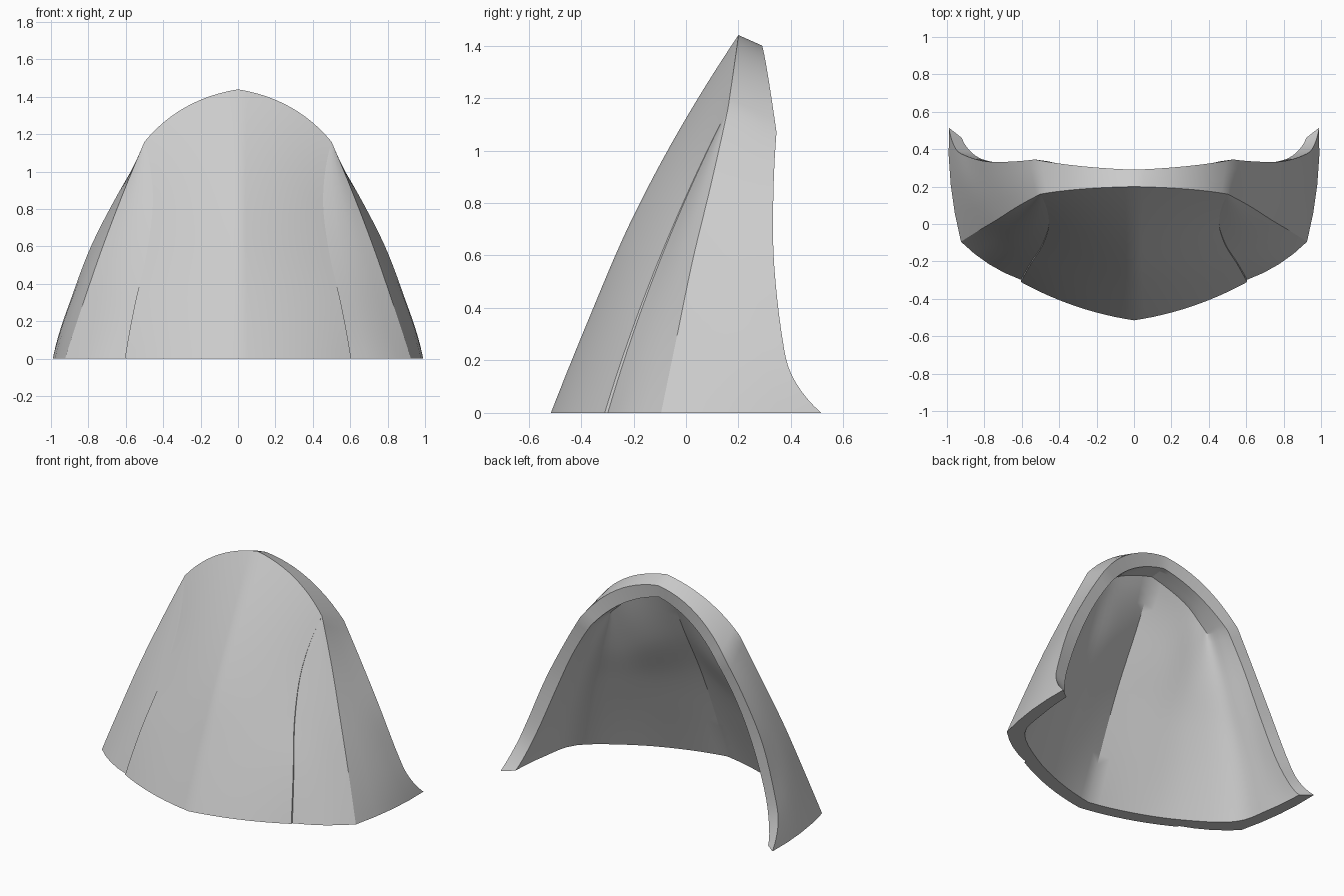
import bpy, bmesh, math
from mathutils import Vector

cube = bpy.data.objects.get("Cube")
if cube:
    bpy.data.objects.remove(cube)

ROWS = 24   # steps up every panel


def spline(points, steps):
    """Smooth curve through the points, sampled evenly by parameter."""
    p = [Vector(q) for q in points]
    p = [3 * p[0] - 3 * p[1] + p[2]] + p + [3 * p[-1] - 3 * p[-2] + p[-3]]
    spans = len(p) - 3
    out = []
    for k in range(steps + 1):
        u = k * spans / steps
        i = min(int(u), spans - 1)
        t = u - i
        a, b, c, d = p[i:i + 4]
        out.append(0.5 * (2 * b + (c - a) * t + (2 * a - 5 * b + 4 * c - d) * t ** 2
                          + (3 * b - a - 3 * c + d) * t ** 3))
    return out


def rise(*points):
    return spline(points, ROWS)


def loft(curves, steps):
    """Grid of rows across a set of rising curves."""
    return [spline(row, steps) for row in zip(*curves)]


def strip(a, b, steps=1):
    return [[p.lerp(q, k / steps) for p, q in zip(a, b)] for k in range(steps + 1)]


# Rising curves of the outside, from the middle to the rear edge
middle = rise((0, -.515, 0), (0, -.37, .36), (0, -.215, .72), (0, -.025, 1.08), (0, .2, 1.44))
bulge = rise((.31, -.44, 0), (.28, -.31, .33), (.245, -.17, .66), (.24, -.005, 1), (.28, .187, 1.345))
seam = rise((.605, -.31, 0), (.552, -.215, .29), (.485, -.105, .58), (.455, .02, .87), (.5, .16, 1.16))
seam_low = [p + Vector((0, .012, 0)) * (1 - k / ROWS) for k, p in enumerate(seam)]
cheek = rise((.775, -.215, 0), (.615, -.045, .58), (.5, .16, 1.16))
corner = rise((.925, -.095, 0), (.83, -.035, .29), (.73, .025, .58), (.62, .095, .87), (.5, .16, 1.16))
flank_mid = rise((.98, .21, 0), (.8, .19, .51), (.515, .2525, 1.115))
rear = rise((.99, .515, 0), (.955, .405, .14), (.9, .365, .3), (.795, .335, .58),
            (.67, .333, .83), (.53, .345, 1.07))

# Rising curves of the lining
in_middle = rise((0, -.43, 0), (0, -.3, .34), (0, -.15, .68), (0, .02, 1), (0, .17, 1.31))
in_bulge = rise((.29, -.355, 0), (.26, -.23, .3), (.23, -.1, .6), (.225, .06, .9), (.25, .175, 1.22))
in_seam = rise((.57, -.23, 0), (.51, -.14, .27), (.45, -.04, .54), (.41, .07, .8), (.38, .18, 1.11))
in_corner = rise((.83, -.04, 0), (.74, .02, .27), (.64, .08, .54), (.53, .14, .8), (.43, .19, 1.06))
in_flank = rise((.895, .2, 0), (.72, .2, .48), (.44, .27, 1.05))
in_rear = rise((.92, .46, 0), (.885, .4, .1), (.82, .35, .28), (.71, .325, .56),
               (.595, .325, .81), (.46, .335, 1.03))

# Outside panels and lining
front = loft([middle, bulge, seam], 12)
side = loft([seam_low, cheek, corner], 4)
flank = loft([corner, flank_mid, rear], 4)
lining = loft([in_middle, in_bulge, in_seam, in_corner, in_flank, in_rear], 20)

# Hood over the opening: top band, rim edge and the underside
rear_arc = spline([(0, .29, 1.4), (.29, .31, 1.3), (.53, .345, 1.07)], 12)
in_arc = spline([(0, .28, 1.32), (.25, .3, 1.22), (.46, .335, 1.03)], 12)
top_band = strip(front[-1], rear_arc, 4)
underside = strip(lining[-1][:13], in_arc, 8)
for k, row in enumerate(underside):
    gap = lining[-1][12 + k] - row[-1]
    for j, p in enumerate(row):
        row[j] = p + gap * (j / 12)

panels = [front, strip(seam, seam_low), side, flank, lining, top_band, underside,
          strip(rear, in_rear), strip(rear_arc, in_arc)]
base = front[0] + side[0] + flank[0] + lining[0][::-1]

# Both halves in one closed shell
bm = bmesh.new()
for sign in (1, -1):
    def vert(p):
        return bm.verts.new((p.x * sign, p.y, p.z))
    for grid in panels:
        v = [[vert(p) for p in row] for row in grid]
        for r0, r1 in zip(v, v[1:]):
            for j in range(len(r0) - 1):
                bm.faces.new((r0[j], r0[j + 1], r1[j + 1], r1[j]))
    bm.faces.new([vert(p) for p in base])
bmesh.ops.remove_doubles(bm, verts=bm.verts, dist=0.0002)
bmesh.ops.recalc_face_normals(bm, faces=bm.faces)

mesh = bpy.data.meshes.new("curved_shell")
bm.to_mesh(mesh)
bm.free()
shell = bpy.data.objects.new("curved_shell", mesh)
bpy.context.collection.objects.link(shell)

grey = bpy.data.materials.new("light_grey")
grey.use_nodes = True
colour = (0.6, 0.6, 0.6, 1)
grey.diffuse_color = colour
grey.node_tree.nodes["Principled BSDF"].inputs["Base Color"].default_value = colour
mesh.materials.append(grey)

bpy.ops.object.select_all(action='DESELECT')
shell.select_set(True)
bpy.context.view_layer.objects.active = shell
bpy.ops.object.shade_smooth_by_angle(angle=math.radians(28))
